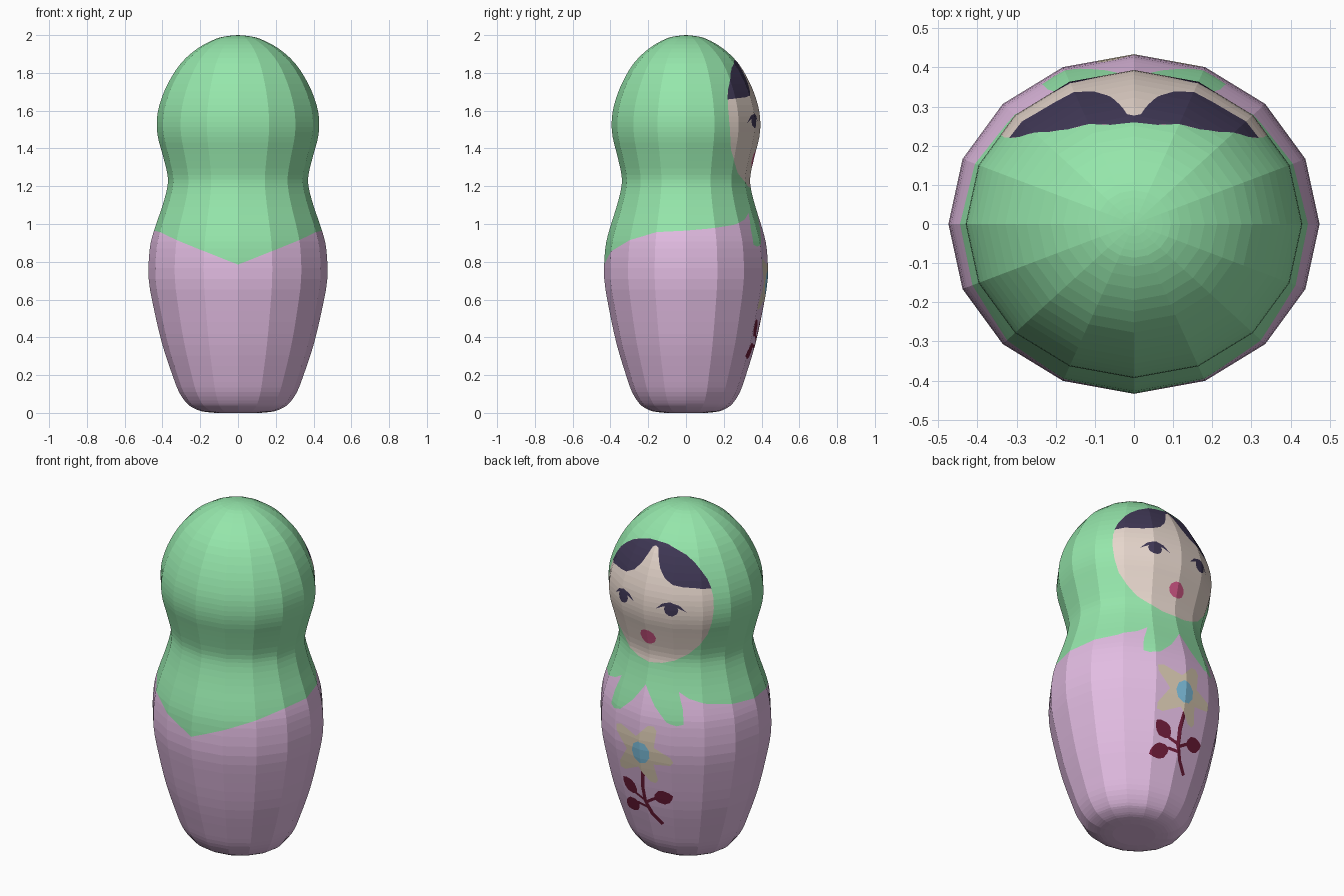
import bpy, bmesh, math
from mathutils import Vector

if "Cube" in bpy.data.objects:
    bpy.data.objects.remove(bpy.data.objects["Cube"])

SIDES, DEPTH = 16, 0.915          # facets around, y/x ratio of the oval section
STEP = 360 / SIDES


def srgb(*c):
    return [((v / 255 + 0.055) / 1.055) ** 2.4 for v in c] + [1.0]


COLOURS = {
    "pink_dress": srgb(226, 188, 226), "green_scarf": srgb(149, 230, 171),
    "skin": srgb(230, 214, 204), "dark_hair": srgb(64, 56, 86),
    "lips": srgb(206, 86, 132), "cream_petals": srgb(222, 206, 182),
    "blue_centre": srgb(128, 194, 224), "dark_red_stem": srgb(112, 28, 58),
}
NAMES = list(COLOURS)

# Body profile (radius, height), smoothed with a Catmull-Rom curve
KEYS = [(.12, 0), (.19, .008), (.235, .025), (.27, .05), (.312, .11), (.347, .2), (.40, .36),
        (.443, .54), (.473, .71), (.467, .87), (.443, .97), (.402, 1.09), (.375, 1.19),
        (.373, 1.26), (.40, 1.37), (.424, 1.46), (.43, 1.54), (.416, 1.63), (.373, 1.74),
        (.303, 1.85), (.213, 1.93), (.118, 1.98), (.055, 1.995), (0, 2)]


def smooth(keys, n):
    out = []
    for i in range(len(keys) - 1):
        p = [Vector(keys[min(max(i + k, 0), len(keys) - 1)]) for k in (-1, 0, 1, 2)]
        for s in range(n):
            t = s / n
            out.append(0.5 * (2 * p[1] + (p[2] - p[0]) * t + (2 * p[0] - 5 * p[1] + 4 * p[2] - p[3]) * t * t
                              + (3 * p[1] - p[0] - 3 * p[2] + p[3]) * t ** 3))
    return out + [Vector(keys[-1])]


ROWS = smooth(KEYS, 3)


def lerp_table(v, xs, ys):
    for i in range(len(xs) - 1):
        if v <= xs[i + 1] or i == len(xs) - 2:
            return ys[i] + (ys[i + 1] - ys[i]) * (v - xs[i]) / (xs[i + 1] - xs[i])


ROW_Z, ROW_R = [p.y for p in ROWS], [p.x for p in ROWS]
QUARTER = [i * STEP for i in range(-SIDES // 4, SIDES // 4 + 1)]
SINES = [math.sin(math.radians(a)) for a in QUARTER]


def radius(z):
    return lerp_table(z, ROW_Z, ROW_R)


def unroll(pts):
    """(x, z) seen on the face side -> (angle, z) on the unrolled surface."""
    return [(lerp_table(x / radius(z), SINES, QUARTER), z) for x, z in pts]


def wrap(a, z):
    i = math.floor(a / STEP)
    f, r = a / STEP - i, radius(z)
    c = [math.radians((i + k) * STEP) for k in (0, 1)]
    return Vector((r * (math.sin(c[0]) * (1 - f) + math.sin(c[1]) * f),
                   DEPTH * r * (math.cos(c[0]) * (1 - f) + math.cos(c[1]) * f), z))


def mirror(pts):
    return [(-x, z) for x, z in reversed(pts)]


def oval(cx, cz, rx, up, down=None, n=12, a0=0, a1=360):
    full = a1 - a0 == 360
    out = []
    for i in range(n if full else n + 1):
        a = math.radians(a0 + (a1 - a0) * i / n)
        s = math.sin(a)
        out.append((cx + rx * math.cos(a), cz + s * (up if s > 0 else (down or up))))
    return out


def leaf(base, tip, w):
    b, t = Vector(base), Vector(tip)
    d = t - b
    s = Vector((-d.y, d.x)).normalized() * w / 2
    side = [(.15, .6), (.4, 1), (.65, .9), (.87, .5)]
    return [tuple(p) for p in [b] + [b + d * k + s * v for k, v in side] + [t]
            + [b + d * k - s * v for k, v in reversed(side)]]


def stroke(pts, w):
    p = [Vector(q) for q in pts]
    left, right = [], []
    for i, q in enumerate(p):
        d = (p[min(i + 1, len(p) - 1)] - p[max(i - 1, 0)]).normalized() * w / 2
        left.append((q.x - d.y, q.y + d.x))
        right.append((q.x + d.y, q.y - d.x))
    return left + right[::-1]


def inside(poly, x, y):
    hit = False
    for (x0, y0), (x1, y1) in zip(poly, poly[1:] + poly[:1]):
        if (y0 > y) != (y1 > y) and x < x0 + (y - y0) * (x1 - x0) / (y1 - y0):
            hit = not hit
    return hit


def paint(bm, poly, colour):
    """Cut the outline into the unrolled mesh and colour the faces inside it."""
    for (x0, y0), (x1, y1) in zip(poly, poly[1:] + poly[:1]):
        lo, hi = (min(x0, x1), min(y0, y1)), (max(x0, x1), max(y0, y1))
        near = []
        for f in bm.faces:
            xs, zs = [v.co.x for v in f.verts], [v.co.z for v in f.verts]
            if max(xs) >= lo[0] and min(xs) <= hi[0] and max(zs) >= lo[1] and min(zs) <= hi[1]:
                near.append(f)
        geom = set(near) | {e for f in near for e in f.edges} | {v for f in near for v in f.verts}
        if near:
            bmesh.ops.bisect_plane(bm, geom=list(geom), dist=1e-5, plane_co=(x0, 0, y0),
                                   plane_no=Vector((y1 - y0, 0, x0 - x1)).normalized())
    for f in bm.faces:
        c = f.calc_center_median()
        if inside(poly, c.x, c.z):
            f.material_index = NAMES.index(colour)


# Unrolled body: angle across (0 = face side), height up
bm = bmesh.new()
grid = [[bm.verts.new((-180 + i * STEP, 0, z)) for i in range(SIDES + 1)] for z in ROW_Z]
for a, b in zip(grid, grid[1:]):
    for i in range(SIDES):
        bm.faces.new((a[i], a[i + 1], b[i + 1], b[i]))

# Head scarf: two knot tails on the face side, a point on the other side
tail = unroll([(.07, .97), (.15, .895), (.205, .88), (.235, .89), (.22, .97), (.185, 1.06)])
hem = tail + [(35, 1.025), (50, .995), (73, .975), (90, .965), (112.5, .957), (135, .915),
              (157.5, .856), (180, .785), (200, .785)]
paint(bm, mirror(hem) + [(0, 1.07)] + hem + [(200, 2.1), (-200, 2.1)], "green_scarf")

# Face and hair with a centre parting
FACE = (0, 1.55, .34, .32, .36)
paint(bm, unroll(oval(*FACE, n=28)), "skin")
fringe = [(.018, 1.84), (.035, 1.80), (.06, 1.75), (.10, 1.705), (.15, 1.68), (.2, 1.67), (.26, 1.667)]
paint(bm, unroll(mirror(fringe) + [(0, 1.85)] + fringe + oval(*FACE, n=14, a0=20, a1=160)), "dark_hair")

# Eyes and mouth
lid = [(.07, 1.537), (.105, 1.572), (.15, 1.587), (.195, 1.572), (.23, 1.535),
       (.19, 1.556), (.15, 1.566), (.108, 1.555)]
pupil = oval(.155, 1.543, .038, .036, n=10)
for part in (lid, pupil):
    paint(bm, unroll(part), "dark_hair")
    paint(bm, unroll(mirror(part)), "dark_hair")
paint(bm, unroll(oval(0, 1.345, .05, .045, n=10)), "lips")

# Stem with three leaves
paint(bm, unroll(stroke([(-.01, .59), (.008, .48), (.005, .385), (-.025, .31), (-.075, .25)], .024)),
      "dark_red_stem")
for joint, base, tip in [((.005, .375), (-.05, .41), (-.165, .45)),
                         ((.005, .39), (.06, .41), (.15, .49)),
                         ((-.005, .35), (.055, .355), (.16, .30))]:
    paint(bm, unroll(stroke([joint, base, tuple(Vector(base).lerp(Vector(tip), .2))], .017)), "dark_red_stem")
    paint(bm, unroll(leaf(base, tip, .085)), "dark_red_stem")

# Five-petal flower with a round centre
tips = [(.17, .805), (-.08, .86), (-.19, .665), (-.075, .515), (.158, .55)]
centre, star = Vector((0, .69)), []
for p, q in zip(tips, tips[1:] + tips[:1]):
    p, q = Vector(p) - centre, Vector(q) - centre
    valley = (p.normalized() + q.normalized()).normalized()
    star += [centre + p, centre + p * .72 + valley * .045, centre + valley * .095, centre + q * .72 + valley * .045]
paint(bm, unroll([tuple(p) for p in star]), "cream_petals")
paint(bm, unroll(oval(0, .69, .058, .066, n=9)), "blue_centre")

# Wrap the painted sheet into the faceted body and close the base
for v in bm.verts:
    v.co = wrap(v.co.x, v.co.z)
bmesh.ops.remove_doubles(bm, verts=bm.verts[:], dist=2e-5)
bmesh.ops.holes_fill(bm, edges=[e for e in bm.edges if e.is_boundary], sides=0)
bmesh.ops.recalc_face_normals(bm, faces=bm.faces[:])

mesh = bpy.data.meshes.new("painted_doll_body")
bm.to_mesh(mesh)
bm.free()
for name, colour in COLOURS.items():
    mat = bpy.data.materials.new(name)
    mat.diffuse_color = colour
    mat.use_nodes = True
    mat.node_tree.nodes["Principled BSDF"].inputs["Base Color"].default_value = mat.diffuse_color
    mesh.materials.append(mat)
bpy.context.collection.objects.link(bpy.data.objects.new("painted_doll_body", mesh))
